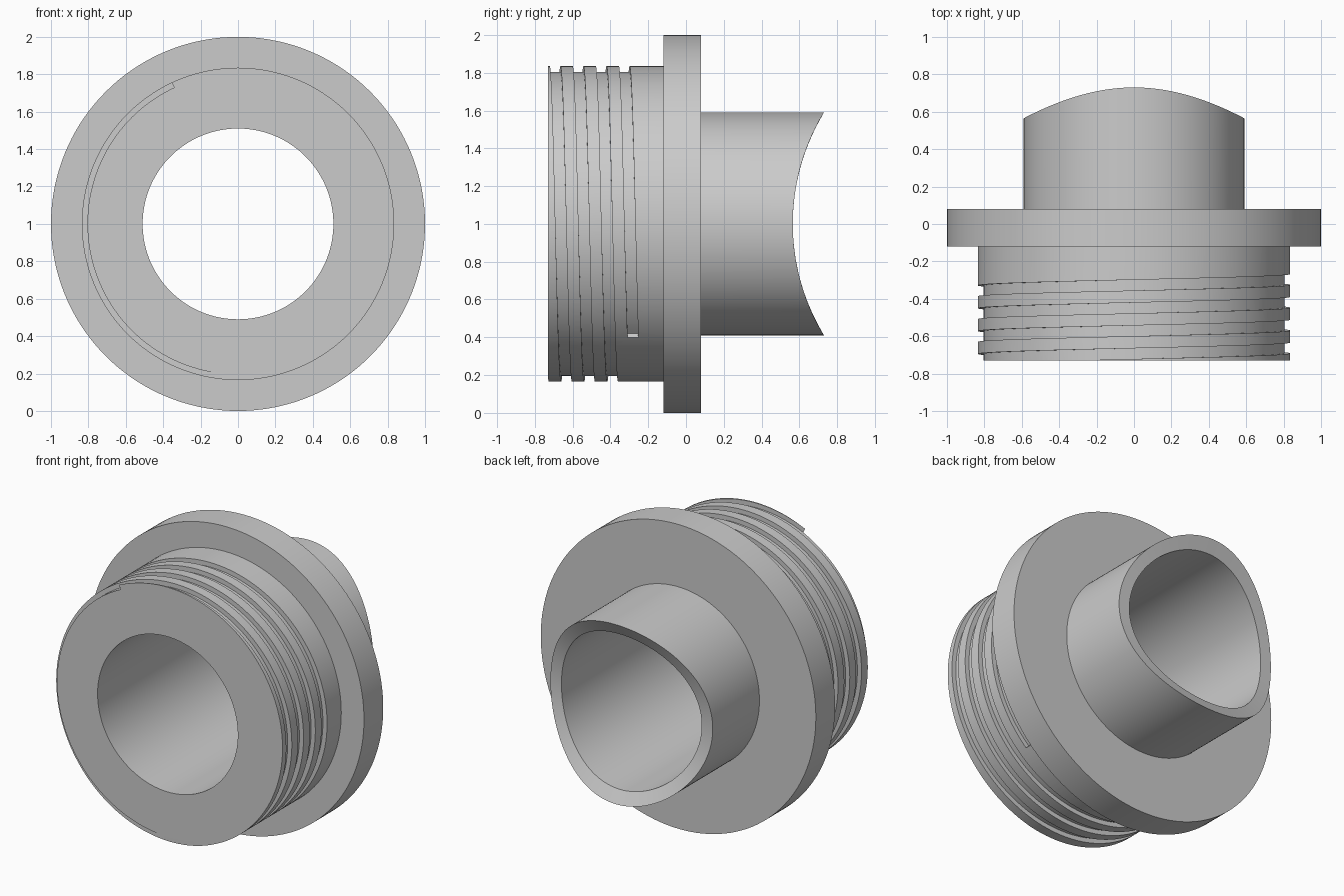
import bpy, bmesh, math
from mathutils import Vector

if "Cube" in bpy.data.objects:
    bpy.data.objects.remove(bpy.data.objects["Cube"], do_unlink=True)

SEGMENTS = 144
BORE, SPOUT, COLLAR, FLANGE = 0.51, 0.59, 0.835, 1.0
FRONT = -0.73

grey = bpy.data.materials.new("plain grey")
grey.use_nodes = True
grey.diffuse_color = (0.6, 0.6, 0.6, 1)
grey.node_tree.nodes["Principled BSDF"].inputs["Base Color"].default_value = (0.6, 0.6, 0.6, 1)


def point(radius, angle, y):
    """Point about the fitting's axis; angle runs from the top towards +x."""
    return Vector((radius * math.sin(angle), y, 1 + radius * math.cos(angle)))


def saddle(radius, angle):
    """Depth of the spout's end, hollowed to sit on a round pipe across it."""
    pipe = 1.137
    return 0.565 + pipe - math.sqrt(pipe ** 2 - (radius * math.cos(angle)) ** 2)


def skin(name, rings, closed):
    """Join equal rings of points into a solid, looped or with end caps."""
    bm = bmesh.new()
    rows = [[bm.verts.new(p) for p in ring] for ring in rings]
    size = len(rows[0])
    for i in range(len(rows) if closed else len(rows) - 1):
        a, b = rows[i], rows[(i + 1) % len(rows)]
        for j in range(size):
            k = (j + 1) % size
            bm.faces.new((a[j], a[k], b[k], b[j]))
    if not closed:
        bm.faces.new(rows[0])
        bm.faces.new(rows[-1])
    bmesh.ops.recalc_face_normals(bm, faces=bm.faces)
    mesh = bpy.data.meshes.new(name)
    bm.to_mesh(mesh)
    bm.free()
    mesh.materials.append(grey)
    obj = bpy.data.objects.new(name, mesh)
    bpy.context.collection.objects.link(obj)
    return obj


# Turned body: collar, flange and spout around one straight bore
profile = [(BORE, FRONT), (COLLAR, FRONT), (COLLAR, -0.12), (FLANGE, -0.12),
           (FLANGE, 0.08), (SPOUT, 0.08), (SPOUT, None), (BORE, None)]
rings = []
for i in range(SEGMENTS):
    a = math.tau * i / SEGMENTS
    rings.append([point(r, a, saddle(r, a) if y is None else y) for r, y in profile])
body = skin("threaded_pipe_fitting", rings, True)

# Square helical groove that runs out through the front face
PITCH, HALF, FLOOR = 0.122, 0.0285, 0.805
start, end = math.radians(-1300), math.radians(136)
steps = 574
rings = []
for i in range(steps + 1):
    a = start + (end - start) * i / steps
    y = -0.327 + PITCH * a / math.tau
    rings.append([point(r, a, y + d) for r, d in
                  ((FLOOR, -HALF), (0.88, -HALF), (0.88, HALF), (FLOOR, HALF))])
cutter = skin("thread_cutter", rings, False)
cutter.hide_render = True

# Cut the thread
cut = body.modifiers.new("thread", "BOOLEAN")
cut.operation = "DIFFERENCE"
cut.solver = "EXACT"
cut.object = cutter
bpy.ops.object.select_all(action="DESELECT")
body.select_set(True)
bpy.context.view_layer.objects.active = body
bpy.ops.object.modifier_apply(modifier=cut.name)
bpy.data.objects.remove(cutter, do_unlink=True)
bpy.ops.object.shade_smooth_by_angle(angle=math.radians(30))
